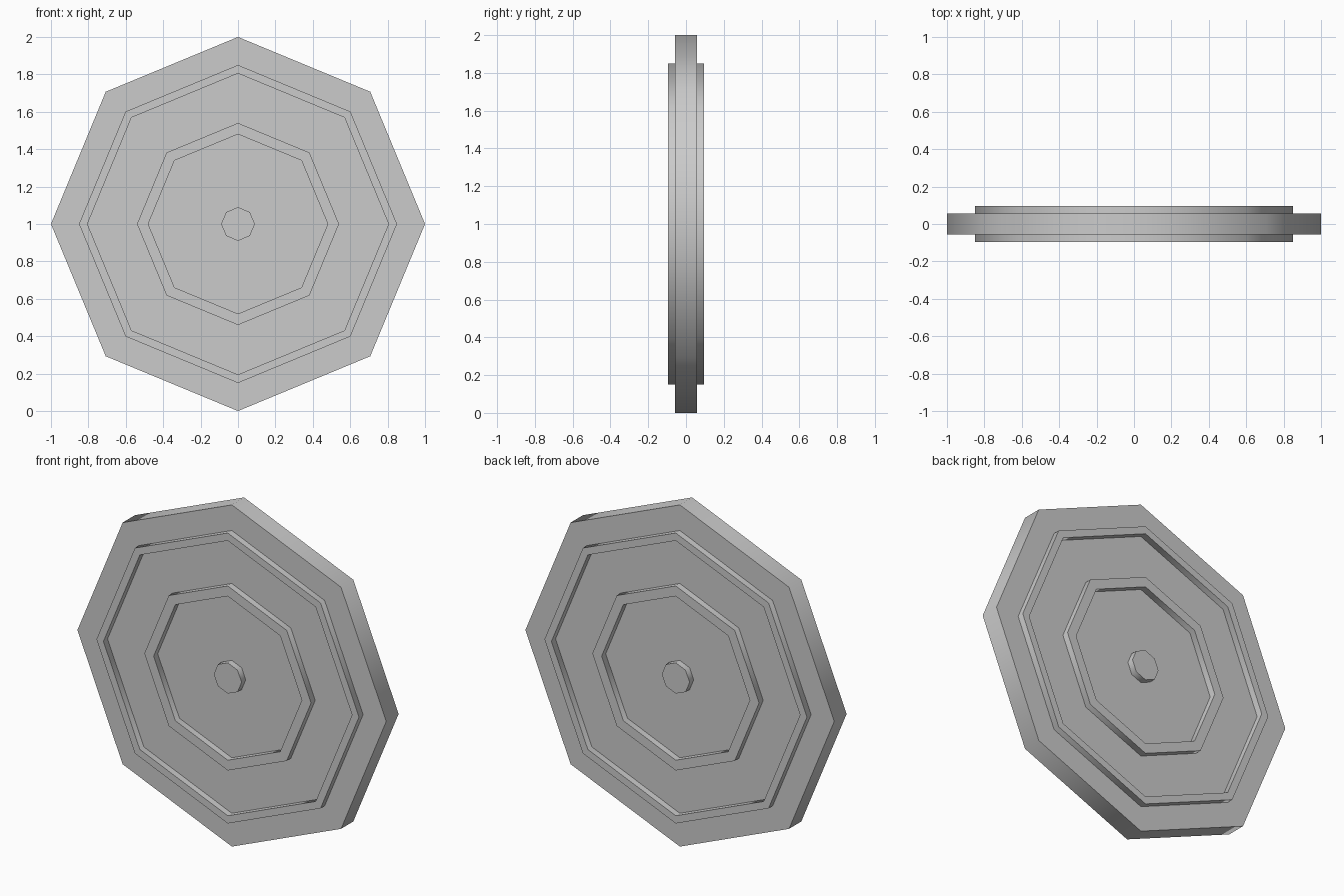
import bpy, bmesh
from math import cos, sin, pi, radians

if "Cube" in bpy.data.objects:
    bpy.data.objects.remove(bpy.data.objects["Cube"])

SIDES = 8
FLOOR = 0.057    # half thickness of the plate
RAISED = 0.095   # half thickness at the ridges and hub

# (radius, half thickness) from the hub outwards: hub, inner ridge, outer ridge, rim
half = [(0.09, RAISED), (0.09, FLOOR),
        (0.48, FLOOR), (0.48, RAISED), (0.54, RAISED), (0.54, FLOOR),
        (0.805, FLOOR), (0.805, RAISED), (0.85, RAISED), (0.85, FLOOR),
        (1.0, FLOOR)]
# front half followed by its mirror image on the back
profile = [(r, -h) for r, h in half] + [(r, h) for r, h in reversed(half)]


def lathe(name, profile, sides):
    """Turn a profile about the y axis, closing both ends with flat caps."""
    bm = bmesh.new()
    loops = [[bm.verts.new((r * cos(2 * pi * i / sides), y, 1 + r * sin(2 * pi * i / sides)))
              for i in range(sides)] for r, y in profile]
    for a, b in zip(loops, loops[1:]):
        for i in range(sides):
            j = (i + 1) % sides
            bm.faces.new((a[i], a[j], b[j], b[i]))
    bm.faces.new(loops[0])
    bm.faces.new(loops[-1])
    bmesh.ops.recalc_face_normals(bm, faces=bm.faces)
    mesh = bpy.data.meshes.new(name)
    bm.to_mesh(mesh)
    bm.free()
    obj = bpy.data.objects.new(name, mesh)
    bpy.context.collection.objects.link(obj)
    return obj


# Octagonal plate with two raised ridges and a hub on both faces
plate = lathe("octagonal_plate", profile, SIDES)
bpy.context.view_layer.objects.active = plate
plate.select_set(True)
# Soft shading round the rim, crisp edges between rim and faces
bpy.ops.object.shade_smooth_by_angle(angle=radians(60))
